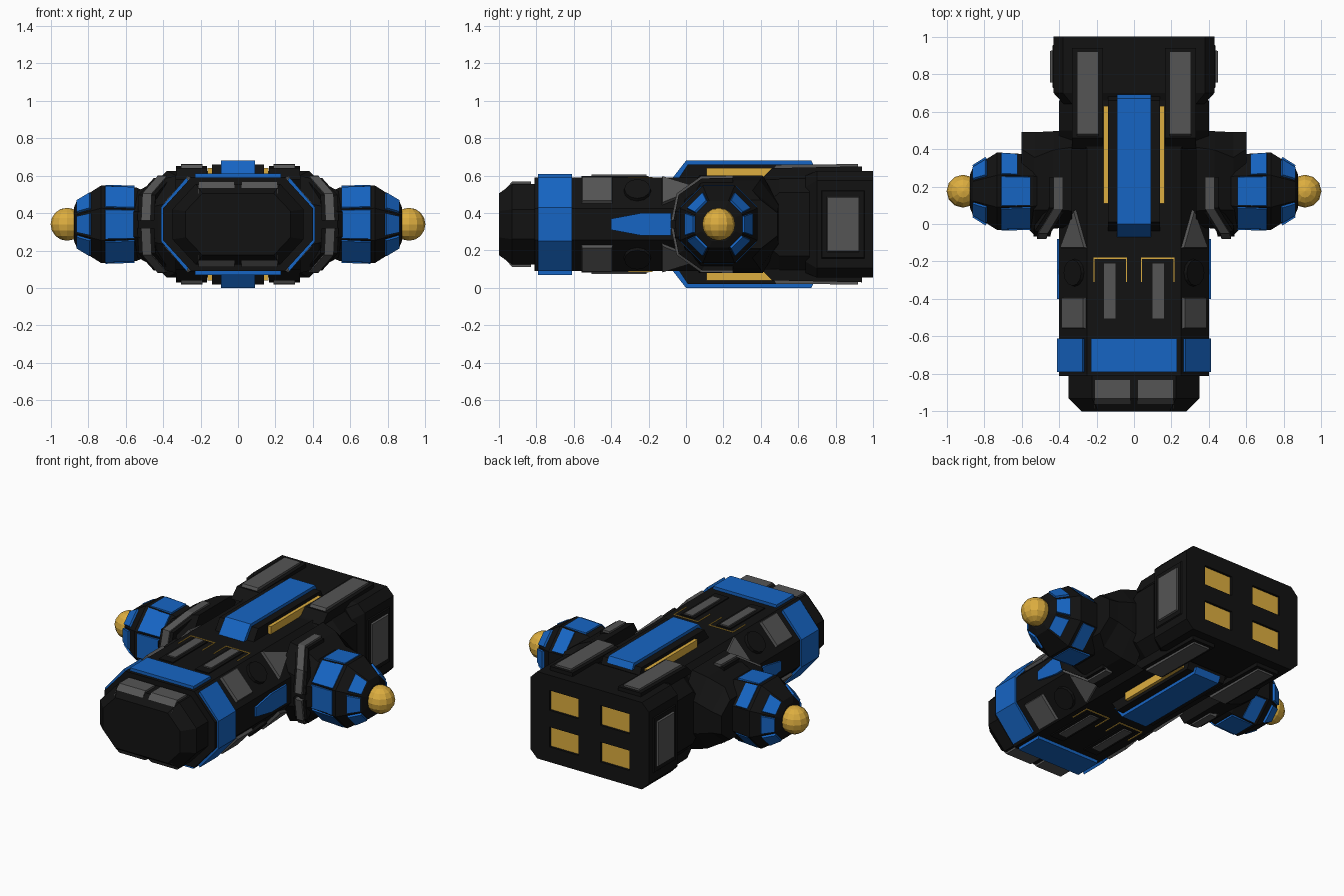
import bpy, bmesh, math
from mathutils import Vector

if "Cube" in bpy.data.objects:
    bpy.data.objects.remove(bpy.data.objects["Cube"])

CZ = 0.34  # everything is modelled around the ship's axis, then lifted by this


def material(name, rgb):
    m = bpy.data.materials.new(name)
    m.diffuse_color = (*rgb, 1)
    m.use_nodes = True
    m.node_tree.nodes["Principled BSDF"].inputs["Base Color"].default_value = m.diffuse_color
    return m


BLACK = material("black", (0.006, 0.006, 0.006))
BLUE = material("blue", (0.008, 0.13, 0.55))
GREY = material("grey", (0.09, 0.09, 0.09))
GOLD = material("gold", (0.72, 0.42, 0.05))


def finish(name, bm, mat, mirror=""):
    bmesh.ops.recalc_face_normals(bm, faces=bm.faces)
    me = bpy.data.meshes.new(name)
    bm.to_mesh(me)
    bm.free()
    me.materials.append(mat)
    ob = bpy.data.objects.new(name, me)
    ob.location.z = CZ
    bpy.context.collection.objects.link(ob)
    if mirror:
        mod = ob.modifiers.new("Mirror", 'MIRROR')
        mod.use_axis = ["x" in mirror, "y" in mirror, "z" in mirror]
        mod.use_mirror_merge = False
    return ob


def loft(name, rings, mat, mirror=""):
    bm = bmesh.new()
    vs = [[bm.verts.new(p) for p in r] for r in rings]
    n = len(rings[0])
    for a, b in zip(vs, vs[1:]):
        for i in range(n):
            bm.faces.new((a[i], a[(i + 1) % n], b[(i + 1) % n], b[i]))
    bm.faces.new(vs[0])
    bm.faces.new(vs[-1])
    return finish(name, bm, mat, mirror)


def prism(name, pts, axis, lo, hi, mat, mirror=""):
    put = {"x": lambda p, a: (a, p[0], p[1]),
           "y": lambda p, a: (p[0], a, p[1])}[axis]
    return loft(name, [[put(p, a) for p in pts] for a in (lo, hi)], mat, mirror)


def box(name, x, y, z, mat, mirror=""):
    return prism(name, [(y[0], z[0]), (y[1], z[0]), (y[1], z[1]), (y[0], z[1])],
                 "x", x[0], x[1], mat, mirror)


def plate(name, pts, t, mat, mirror="xz", ref=None, inset=0.93):
    """Raised panel: a flat polygon extruded away from ref with a sloped rim."""
    pts = [Vector(p) for p in pts]
    c = sum(pts, Vector()) / len(pts)
    n = (pts[1] - pts[0]).cross(pts[2] - pts[1]).normalized()
    if n.dot(c - Vector(ref or (0, c.y, 0))) < 0:
        n = -n
    base = [p - n * 0.01 for p in pts]
    top = [c + (p - c) * inset + n * t for p in pts]
    return loft(name, [base, top], mat, mirror)


def octagon(hx, hz, fx, fz):
    return [(fx, hz), (hx, fz), (hx, -fz), (fx, -hz),
            (-fx, -hz), (-hx, -fz), (-hx, fz), (-fx, hz)]


def hull(name, rows, mat=BLACK):
    return loft(name, [[(x, y, z) for x, z in octagon(*s)] for y, *s in rows], mat)


# Main hull, nose and raised middle
hull("main_hull", [(-0.81, .40, .25, .25, .085), (0.66, .40, .25, .25, .085)])
hull("nose", [(-1, .28, .165, .19, .07), (-.93, .35, .215, .225, .08), (-.80, .35, .215, .225, .08)])
hull("hull_collar", [(.40, .40, .25, .25, .085), (.50, .40, .275, .30, .17), (.66, .40, .275, .30, .17)])

# Engine block with four recessed exhausts
engine = hull("engine_block", [(.64, .375, .26, .33, .20), (.70, .43, .285, .38, .235),
                               (1, .43, .285, .38, .235)])
cutter = box("exhaust_cutter", (.08, .29), (.965, 1.1), (.055, .185), BLACK, "xz")
cutter.hide_render = True
cutter.hide_viewport = True
cut = engine.modifiers.new("Exhausts", 'BOOLEAN')
cut.operation, cut.object, cut.solver = 'DIFFERENCE', cutter, 'EXACT'
box("exhaust_glow", (.075, .295), (.955, .985), (.05, .19), GOLD, "xz")
plate("engine_side_frame", [(.43, .72, -.19), (.43, .96, -.19), (.43, .96, .19), (.43, .72, .19)],
      .006, BLACK, "x")
plate("engine_side_pad", [(.43, .75, -.155), (.43, .93, -.155), (.43, .93, .155), (.43, .75, .155)],
      .017, GREY, "x")

# Long pads over the engine block
prism("pad_frame", [(.40, .24), (.46, .30), (.94, .31), (.94, .24)], "x", .165, .33, BLACK, "xz")
prism("long_pad", [(.46, .28), (.48, .318), (.92, .322), (.92, .28)], "x", .19, .305, GREY, "xz")

# Spine: black carrier, blue strip, gold side lines
prism("spine_carrier", [(-.05, .23), (.01, .32), (.66, .32), (.70, .23)], "x", -.14, .14, BLACK, "z")
prism("spine_strip", [(-.07, .25), (.0, .34), (.67, .34), (.69, .30), (.02, .30), (-.04, .24)],
      "x", -.092, .092, BLUE, "z")
box("spine_line", (.135, .162), (.11, .63), (.24, .30), GOLD, "xz")

# Nose plates and blue band
prism("nose_plate", [(-.985, .165), (-.93, .228), (-.83, .228), (-.83, .20), (-.93, .20), (-.97, .15)],
      "x", .02, .21, GREY, "xz")
box("band_top", (-.23, .23), (-.79, -.61), (.24, .27), BLUE, "z")
prism("band_side", [(.275, .25), (.412, .09), (.412, -.09), (.275, -.25),
                    (.26, -.225), (.39, -.08), (.39, .08), (.26, .225)], "y", -.79, -.61, BLUE, "x")


# Panels lying on the slanted hull faces
def slant(y, z):
    return (.40 - (z - .085) * .15 / .165, y, z)


plate("shoulder_panel", [slant(-.56, .11), slant(-.39, .11), slant(-.39, .245), slant(-.56, .245)], .018, GREY)
plate("shoulder_fin", [slant(-.13, .10), slant(.08, .185), slant(-.13, .25)], .018, GREY)
mid = Vector(slant(-.26, .178))
along = (Vector(slant(0, .25)) - Vector(slant(0, .10))).normalized()
plate("shoulder_disc", [mid + .075 * (along * math.sin(a) + Vector((0, 1, 0)) * math.cos(a))
                        for a in [i * math.tau / 12 for i in range(12)]], .018, BLACK)
prism("side_arrow", [(-.40, -.03), (-.40, .03), (-.24, .06), (-.08, .06), (-.08, -.06), (-.24, -.06)],
      "x", .39, .412, BLUE, "x")

# Deck bars and thin gold brackets, above and below
box("deck_frame", (.08, .18), (-.56, -.20), (.24, .257), BLACK, "xz")
box("deck_bar", (.10, .16), (-.505, -.21), (.24, .265), GREY, "xz")
box("bracket_bar", (.038, .217), (-.186, -.178), (.24, .254), GOLD, "xz")
for i, x in enumerate((.038, .211)):
    box(f"bracket_leg_{i}", (x, x + .006), (-.31, -.178), (.24, .254), GOLD, "xz")

# Wing roots
loft("wing_root", [[(x, c + y, z) for y, z in octagon(hy, hz, fy, fz)] for x, c, hy, hz, fy, fz in (
    (.33, .24, .255, .26, .17, .12), (.43, .235, .26, .235, .16, .10), (.53, .215, .275, .18, .14, .07),
    (.60, .25, .24, .13, .15, .06))], BLACK, "x")

# Straps wrapping the front of each wing root
path = [(.405, .25, .235), (.405, .09, .235), (.485, -.03, .15), (.492, -.055, .02)]
for name, w, t, mat in (("strap_base", .045, .012, BLACK), ("strap", .025, .025, GREY)):
    rings = []
    for (x, y, z), (dy, dz) in zip(path, ((0, 1), (-.4, .9), (-.8, .6), (-1, 0))):
        q = (y + dy * t, z + dz * t)
        r = (y - dy * .03, z - dz * .03)
        rings.append([(x - w, *r), (x + w, *r), (x + w, *q), (x - w, *q)])
    loft(name, rings, mat, "xz")

# Nacelles: octagonal barrel and cone pointing outwards
NY = .175


def ring(x, r):
    return [(x, NY + y, z) for y, z in octagon(r, r, r * .414, r * .414)]


def cone_r(x):
    return .207 - (x - .73) / .13 * .082


loft("nacelle", [ring(.48, .17), ring(.54, .195), ring(.73, .207), ring(.86, .125), ring(.875, .09)], BLACK, "x")


def facet_panel(name, k, x0, r0, x1, r1, t, trim):
    a, b = [Vector(p) for p in ring(x0, r0)], [Vector(p) for p in ring(x1, r1)]
    j = (k + 1) % 8
    quad = [a[k].lerp(a[j], trim), a[k].lerp(a[j], 1 - trim),
            b[k].lerp(b[j], 1 - trim), b[k].lerp(b[j], trim)]
    plate(name, quad, t, BLUE, "x", ref=((x0 + x1) / 2, NY, 0), inset=.97)


for k in range(8):
    if k != 1:  # the rear facet stays bare
        facet_panel(f"nacelle_panel_{k}", k, .62 if k in (0, 2) else .55, .20, .71, .205, .006, .03)
    if k not in (3, 7):  # top and bottom of the cone stay bare
        facet_panel(f"cone_panel_{k}", k, .785, cone_r(.785), .857, cone_r(.857), .013, .08)

# Gold tip spheres
bm = bmesh.new()
bmesh.ops.create_uvsphere(bm, u_segments=12, v_segments=8, radius=.088)
bmesh.ops.translate(bm, verts=bm.verts, vec=(.912, NY, 0))
finish("tip_sphere", bm, GOLD, "x")
